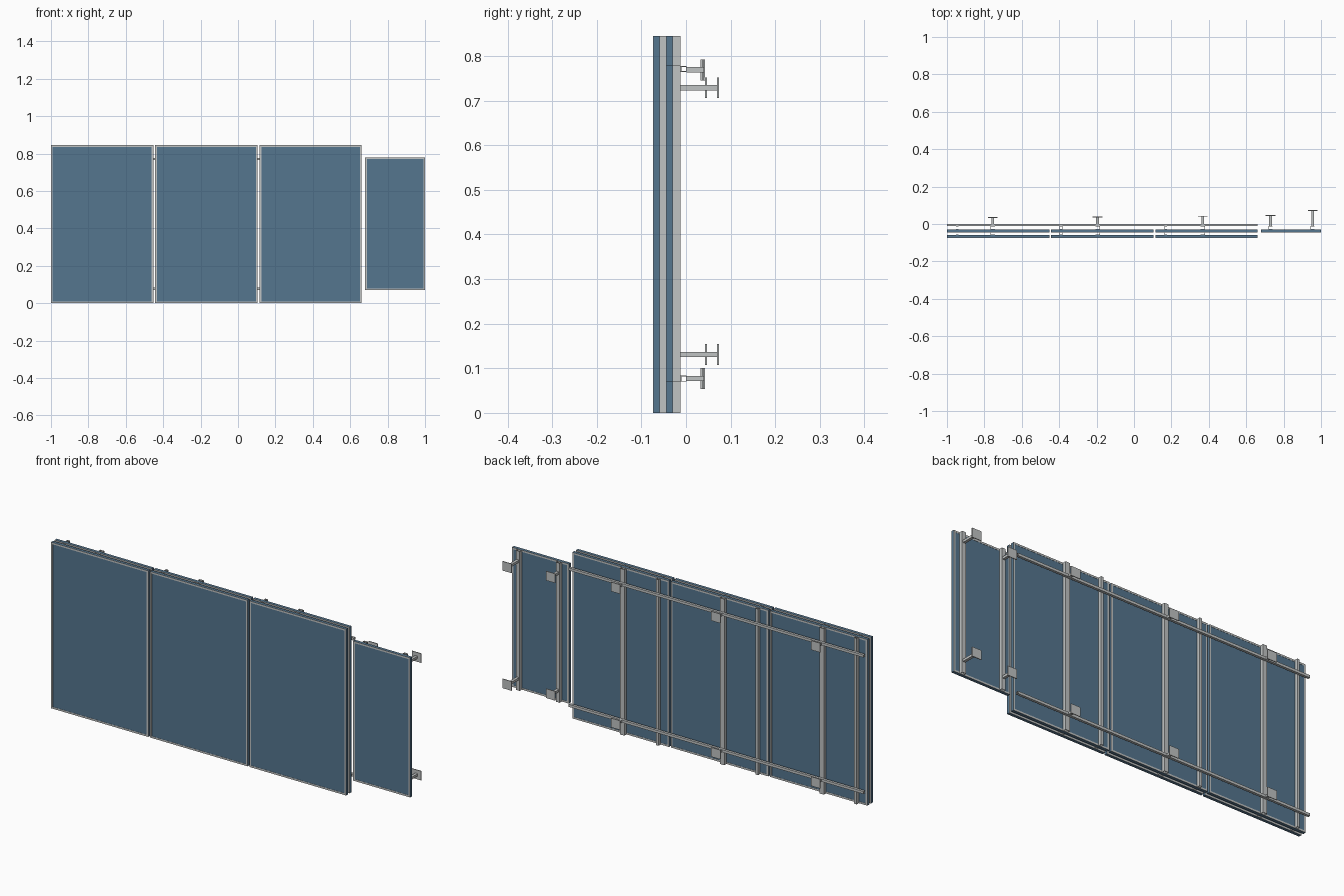
import bpy, bmesh

if "Cube" in bpy.data.objects:
    bpy.data.objects.remove(bpy.data.objects["Cube"])


def material(name, rgb):
    m = bpy.data.materials.new(name)
    m.diffuse_color = (*rgb, 1)
    m.use_nodes = True
    m.node_tree.nodes["Principled BSDF"].inputs["Base Color"].default_value = m.diffuse_color
    return m


BLUE = material("slate_blue", (0.09, 0.18, 0.275))
GREY = material("light_grey", (0.53, 0.55, 0.55))


def finish(name, bm, mat):
    bmesh.ops.recalc_face_normals(bm, faces=bm.faces)
    me = bpy.data.meshes.new(name)
    bm.to_mesh(me)
    bm.free()
    me.materials.append(mat)
    ob = bpy.data.objects.new(name, me)
    bpy.context.collection.objects.link(ob)
    return ob


def add_box(bm, x, y, z):
    """Box from (min, max) pairs."""
    v = bmesh.ops.create_cube(bm, size=1)["verts"]
    for p in v:
        p.co = [(r[0] + r[1]) / 2 + c * (r[1] - r[0]) for r, c in zip((x, y, z), p.co)]


def box(name, x, y, z, mat):
    bm = bmesh.new()
    add_box(bm, x, y, z)
    return finish(name, bm, mat)


def tube(name, x, y, z, axis, wall=0.0015):
    """Square hollow section, open along the given axis."""
    ranges = [x, y, z]
    a, b = [i for i in range(3) if i != axis]
    bm = bmesh.new()
    rings = []
    for end in ranges[axis]:
        for inset in (0, wall):
            ring = []
            for i, j in ((0, 0), (1, 0), (1, 1), (0, 1)):
                co = [0, 0, 0]
                co[axis] = end
                co[a] = ranges[a][i] + inset * (1 - 2 * i)
                co[b] = ranges[b][j] + inset * (1 - 2 * j)
                ring.append(bm.verts.new(co))
            rings.append(ring)
    for r, s in ((0, 1), (2, 3), (0, 2), (1, 3)):
        for k in range(4):
            n = (k + 1) % 4
            bm.faces.new((rings[r][k], rings[r][n], rings[s][n], rings[s][k]))
    return finish(name, bm, GREY)


def border(name, x, y, z, w=0.009):
    """Thin rectangular trim around a panel face."""
    bm = bmesh.new()
    for s in ((x[0], x[0] + w), (x[1] - w, x[1])):
        add_box(bm, s, y, z)
    for s in ((z[0], z[0] + w), (z[1] - w, z[1])):
        add_box(bm, (x[0] + w, x[1] - w), y, s)
    return finish(name, bm, GREY)


def panel(name, x, y, z):
    box(name, x, (y[0] + 0.001, y[1] - 0.001), z, BLUE)
    border(name + "_front_trim", x, (y[0], y[0] + 0.001), z)
    border(name + "_rear_trim", x, (y[1] - 0.001, y[1]), z)


def around(c, w):
    return (c - w / 2, c + w / 2)


FRONT, GAP = (-0.074, -0.058), (-0.058, -0.045)
BACK, POST = (-0.045, -0.029), (-0.029, -0.012)
TALL, SHORT = (0.0, 0.845), (0.07, 0.78)


def bracket(name, x, z, start, end):
    """Stand-off arm with a square end plate."""
    box(name + "_arm", around(x, 0.014), (start, end - 0.004), around(z, 0.012), GREY)
    box(name + "_plate", around(x, 0.052), (end - 0.004, end), around(z, 0.047), GREY)


# Three double-skinned bays with posts between and behind the skins
bays = (((-1.0, -0.453), -0.755, -0.945, 0.037),
        ((-0.443, 0.105), -0.195, -0.39, 0.040),
        ((0.116, 0.66), 0.367, 0.17, 0.043))
for i, (x, wide, narrow, reach) in enumerate(bays, 1):
    panel(f"front_panel_{i}", x, FRONT, TALL)
    panel(f"back_panel_{i}", x, BACK, TALL)
    for label, px, w in (("wide", wide, 0.024), ("narrow", narrow, 0.014)):
        tube(f"{label}_rear_post_{i}", around(px, w), POST, TALL, 2)
        tube(f"{label}_core_post_{i}", around(px, w), GAP, TALL, 2)
    for z in (0.077, 0.769):
        bracket(f"rail_bracket_{i}", wide, z, 0.001, reach)

# Long horizontal rails
for z in (0.077, 0.771):
    tube("rail", (-1.0, 0.66), (-0.012, 0.001), around(z, 0.013), 0)

# Lower single-skin side panel with its own posts and brackets
panel("side_panel", (0.68, 1.0), BACK, SHORT)
for x, reach in ((0.73, 0.047), (0.955, 0.074)):
    tube("side_post", around(x, 0.022), POST, SHORT, 2)
    for z in (0.131, 0.729):
        bracket("side_bracket", x, z, -0.012, reach)
